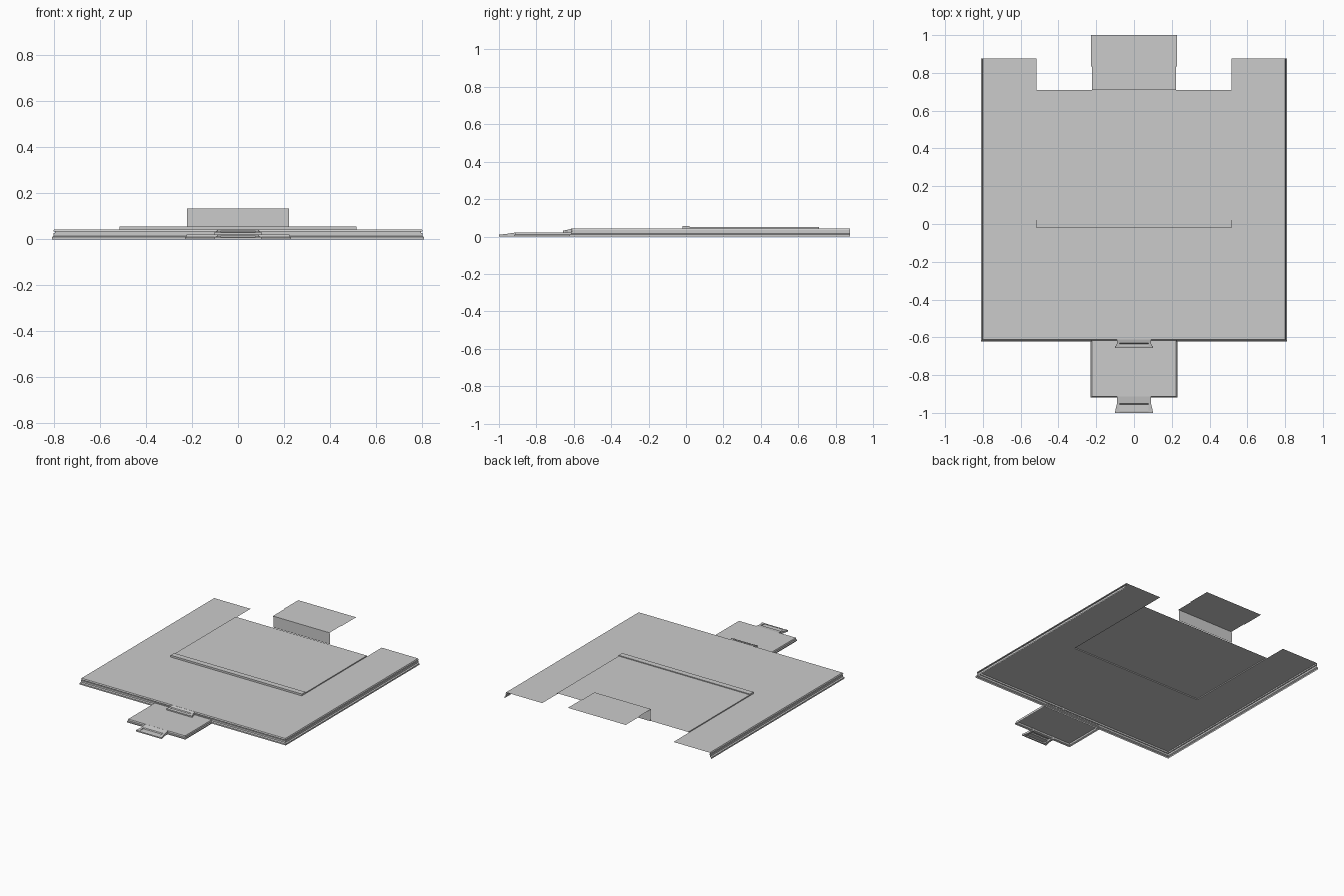
import bpy
from mathutils import Vector

if "Cube" in bpy.data.objects:
    bpy.data.objects.remove(bpy.data.objects["Cube"])


def mesh(name, verts, faces):
    me = bpy.data.meshes.new(name)
    me.from_pydata([tuple(v) for v in verts], [], faces)
    me.update()
    ob = bpy.data.objects.new(name, me)
    bpy.context.collection.objects.link(ob)
    return ob


def plate(name, outline, z):
    return mesh(name, [(x, y, z) for x, y in outline], [list(range(len(outline)))])


def cornice(name, hw, back, front, profile):
    """Sweep an (outward, height) profile round the left, front and right edges."""
    verts, faces, n = [], [], len(profile)
    for sx, y, oy in ((-1, back, 0), (-1, front, -1), (1, front, -1), (1, back, 0)):
        verts += [(sx * (hw + o), y + oy * o, z) for o, z in profile]
    for s in range(3):
        for i in range(n - 1):
            a = s * n + i
            faces.append((a, a + n, a + n + 1, a + 1))
    return mesh(name, verts, faces)


def extrude_x(name, x0, x1, profile, caps=False):
    """Sheet or closed bar with a (y, z) profile running along x."""
    n = len(profile)
    verts = [(x, y, z) for x in (x0, x1) for y, z in profile]
    faces = [(i, i + 1, n + i + 1, n + i) for i in range(n - 1)]
    if caps:
        faces += [(n - 1, 0, n, 2 * n - 1), tuple(range(n))[::-1], tuple(range(n, 2 * n))]
    return mesh(name, verts, faces)


def bracket(name, y, z, length, drop):
    """Sloping ledge between two flared arms, with a bar across the front."""
    yf, zf = y - length, z - drop
    ym, zm = y - 0.45 * length, z - 0.3 * drop
    extrude_x(name + "_ledge", -0.078, 0.078,
              [(y, z), (ym, zm), (ym - 0.004, zm - 0.3 * drop), (yf + 0.008, zf + 0.4 * drop)])
    extrude_x(name + "_bar", -0.1, 0.1,
              [(yf, zf), (yf, zf + 0.4 * drop), (yf + 0.01, zf + 0.5 * drop), (yf + 0.01, zf)], True)
    for side, s in (("left", -1), ("right", 1)):
        verts = []
        for yy, top, outer in ((y, z, 0.09), (ym, zm, 0.09), (yf, zf + 0.45 * drop, 0.102)):
            verts += [(s * 0.076, yy, zf), (s * outer, yy, zf),
                      (s * outer, yy, top), (s * 0.076, yy, top)]
        faces = [(0, 1, 2, 3), (11, 10, 9, 8)]
        for k in (0, 4):
            faces += [(k + i, k + 4 + i, k + 4 + (i + 1) % 4, k + (i + 1) % 4) for i in range(4)]
        if s < 0:
            faces = [f[::-1] for f in faces]
        mesh(f"{name}_arm_{side}", verts, faces)


# Main roof sheet, a U shape around the raised panel
TOP = 0.043
plate("main_roof", [(-0.8, -0.612), (0.8, -0.612), (0.8, 0.876), (0.515, 0.876), (0.515, -0.02),
                    (-0.515, -0.02), (-0.515, 0.876), (-0.8, 0.876)], TOP)
cornice("main_cornice", 0.8, 0.876, -0.612,
        [(0.01, 0), (0.01, 0.01), (0.002, 0.015), (0.002, 0.028), (-0.004, 0.028),
         (-0.004, 0.034), (0.004, 0.034), (0, TOP)])

# Raised rear panel with low side steps
plate("raised_panel", [(-0.515, -0.02), (0.515, -0.02), (0.515, 0.71), (-0.515, 0.71)], 0.05)
for side, x in (("left", -0.515), ("right", 0.515)):
    f = (0, 1, 2, 3) if x > 0 else (3, 2, 1, 0)
    mesh("panel_step_" + side,
         [(x, -0.02, TOP), (x, 0.71, TOP), (x, 0.71, 0.05), (x, -0.02, 0.05)], [f])

# Low parapet across the front of the panel
extrude_x("parapet", -0.515, 0.515,
          [(-0.02, TOP), (-0.02, 0.056), (0.02, 0.056), (0.02, TOP)], True)

# Rear upper roof and its front wall
extrude_x("rear_wall", -0.222, 0.222, [(0.715, 0.05), (0.715, 0.127)])
extrude_x("rear_wall_lip", -0.222, 0.222, [(0.715, 0.127), (0.709, 0.127), (0.709, 0.134)])
plate("rear_roof", [(-0.222, 0.709), (0.222, 0.709), (0.222, 0.835), (0.227, 0.835),
                    (0.227, 1.0), (-0.227, 1.0), (-0.227, 0.835), (-0.222, 0.835)], 0.134)

# Front porch roof
LOW = 0.022
plate("porch_roof", [(-0.223, -0.912), (0.223, -0.912), (0.223, -0.612), (-0.223, -0.612)], LOW)
cornice("porch_cornice", 0.223, -0.615, -0.912,
        [(0.007, 0), (0.007, 0.007), (0.002, 0.011), (0.002, 0.017), (0, LOW)])

# Ornamental brackets on both front edges
bracket("upper_bracket", -0.61, TOP, 0.047, 0.021)
bracket("lower_bracket", -0.91, LOW, 0.09, LOW)
